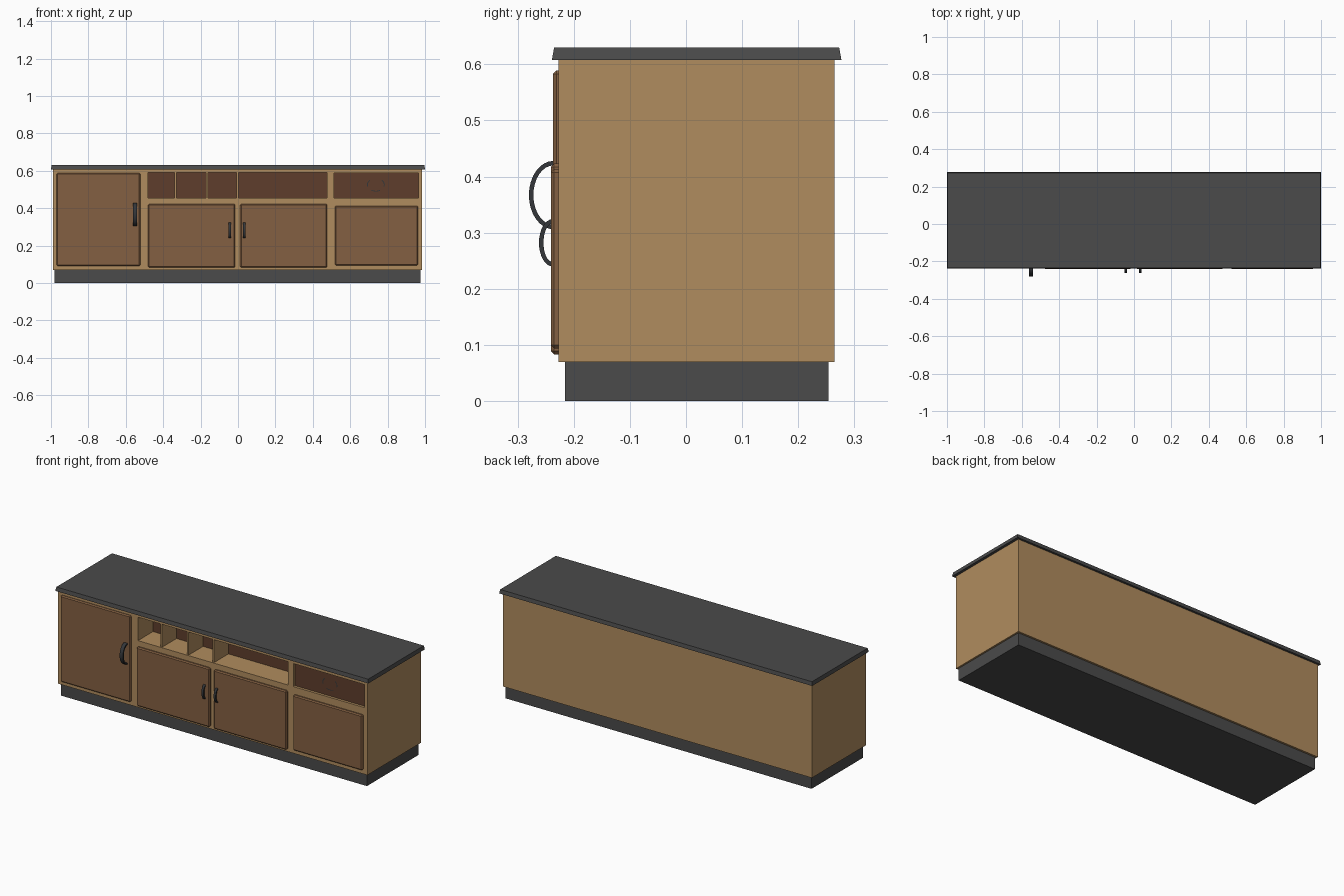
import bpy, bmesh, math

cube = bpy.data.objects.get("Cube")
if cube:
    bpy.data.objects.remove(cube, do_unlink=True)


def material(name, rgb):
    m = bpy.data.materials.new(name)
    m.use_nodes = True
    m.diffuse_color = (*rgb, 1)
    m.node_tree.nodes["Principled BSDF"].inputs["Base Color"].default_value = (*rgb, 1)
    return m


oak = material("light oak", (0.434, 0.262, 0.112))
walnut = material("walnut", (0.231, 0.117, 0.054))
dark = material("dark walnut", (0.112, 0.048, 0.025))
grey = material("charcoal", (0.069, 0.069, 0.069))
metal = material("dark metal", (0.033, 0.037, 0.042))


def finish(name, bm, mat):
    bmesh.ops.recalc_face_normals(bm, faces=bm.faces)
    me = bpy.data.meshes.new(name)
    bm.to_mesh(me)
    bm.free()
    me.materials.append(mat)
    ob = bpy.data.objects.new(name, me)
    bpy.context.collection.objects.link(ob)
    return ob


def box(name, x, y, z, mat, taper=0):
    """Box between limits; the top rim can be drawn in by taper."""
    bm = bmesh.new()
    bmesh.ops.create_cube(bm, size=1)
    for v in bm.verts:
        t = taper if v.co.z > 0 else 0
        v.co = [(a + b) / 2 + c * (b - a - 2 * s)
                for (a, b), c, s in zip((x, y, z), v.co, (t, t, 0))]
    return finish(name, bm, mat)


# Plinth, carcass and worktop
box("plinth", (-0.98, 0.975), (-0.216, 0.254), (0, 0.07), grey)
carcass = box("carcass", (-0.99, 0.985), (-0.227, 0.265), (0.07, 0.61), oak)
box("worktop", (-1, 1), (-0.239, 0.277), (0.608, 0.63), grey, 0.004)

# Open niche and shallow drawer recess cut into the front
cutters = [box("niche_cutter", (-0.48, 0.477), (-0.3, -0.09), (0.455, 0.59), oak),
           box("recess_cutter", (0.512, 0.966), (-0.3, -0.212), (0.455, 0.588), oak)]
for c in cutters:
    c.hide_render = True
    mod = carcass.modifiers.new(c.name, 'BOOLEAN')
    mod.operation = 'DIFFERENCE'
    mod.solver = 'EXACT'
    mod.object = c
bpy.context.view_layer.update()
deps = bpy.context.evaluated_depsgraph_get()
cut_mesh = bpy.data.meshes.new_from_object(carcass.evaluated_get(deps))
carcass.modifiers.clear()
carcass.data = cut_mesh
for c in cutters:
    bpy.data.objects.remove(c, do_unlink=True)

# Dark wood on the backs of the two openings
cut_mesh.materials.clear()
cut_mesh.materials.append(oak)
cut_mesh.materials.append(dark)
for p in cut_mesh.polygons:
    p.material_index = int(p.normal.y < -0.9 and p.center.y > -0.22)

# Upright dividers in the niche
for i, x in enumerate((-0.335, -0.165, -0.003)):
    box(f"niche_divider_{i + 1}", (x - 0.005, x + 0.005), (-0.222, -0.088),
        (0.453, 0.592), oak)

# Doors with chamfered edges
doors = {"tall_door": ((-0.97, -0.522), (0.09, 0.589), -0.237),
         "middle_door_right": ((-0.481, -0.015), (0.083, 0.423), -0.241),
         "middle_door_left": ((0.012, 0.477), (0.083, 0.423), -0.241),
         "end_door": ((0.518, 0.962), (0.094, 0.413), -0.241)}
for name, (x, z, front) in doors.items():
    door = box(name, x, (front, -0.215), z, walnut)
    bev = door.modifiers.new("chamfer", 'BEVEL')
    bev.width = 0.006
    bev.segments = 1


def handle(name, x, width, y, z, reach, half):
    """Flat strap bent to a half ellipse standing out from the door."""
    bm = bmesh.new()
    thick, steps, rows = 0.008, 16, []
    for i in range(steps + 1):
        a = math.pi * i / steps
        rows.append([bm.verts.new((x + s * width / 2,
                                   y - (reach - t) * math.sin(a),
                                   z + (half - t) * math.cos(a)))
                     for s, t in ((-1, 0), (1, 0), (1, thick), (-1, thick))])
    for r, q in zip(rows, rows[1:]):
        for k in range(4):
            bm.faces.new((r[k], r[k - 1], q[k - 1], q[k]))
    bm.faces.new(rows[0])
    bm.faces.new(rows[-1])
    ob = finish(name, bm, metal)
    for p in ob.data.polygons:
        p.use_smooth = True
    bpy.context.view_layer.objects.active = ob
    ob.select_set(True)
    bpy.ops.object.shade_smooth_by_angle(angle=math.radians(35))
    ob.select_set(False)


bpy.ops.object.select_all(action='DESELECT')
handle("tall_door_handle", -0.55, 0.021, -0.236, 0.367, 0.044, 0.061)
handle("middle_handle_right", -0.044, 0.013, -0.238, 0.282, 0.024, 0.042)
handle("middle_handle_left", 0.034, 0.013, -0.238, 0.282, 0.024, 0.042)

# Faint ring pull set flush in the drawer front, in three short arcs
for i, mid in enumerate((15, 165, 270)):
    bm = bmesh.new()
    inner, outer = [], []
    for k in range(5):
        a = math.radians(mid - 30 + 15 * k)
        for ring, r in ((inner, 0.043), (outer, 0.048)):
            ring.append(bm.verts.new((0.737 + r * math.cos(a), -0.214,
                                      0.525 + 0.75 * r * math.sin(a))))
    for k in range(4):
        bm.faces.new((inner[k], outer[k], outer[k + 1], inner[k + 1]))
    bmesh.ops.solidify(bm, geom=bm.faces[:], thickness=0.003)
    finish(f"ring_pull_{i + 1}", bm, metal)
